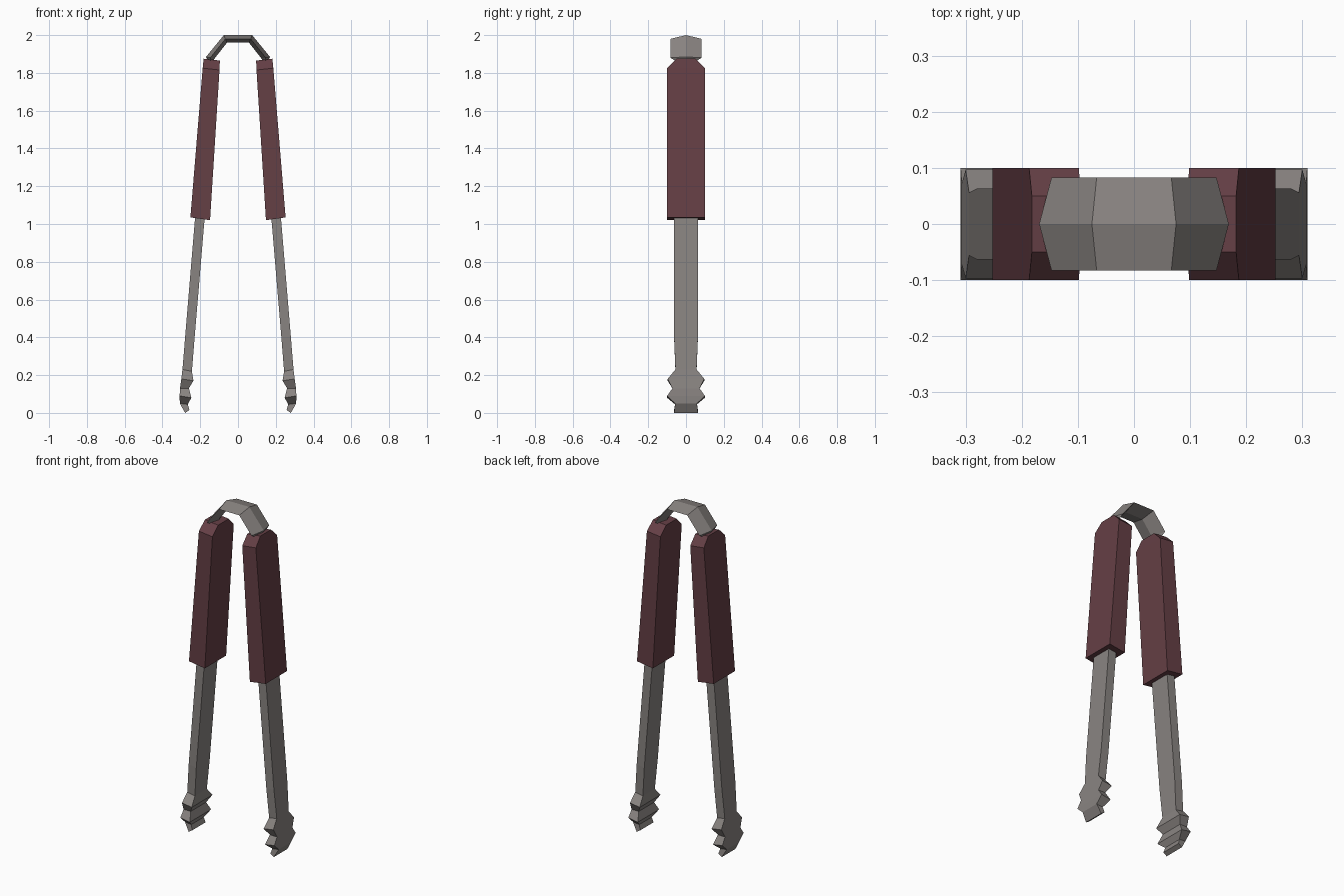
import bpy, bmesh

cube = bpy.data.objects.get("Cube")
if cube:
    bpy.data.objects.remove(cube, do_unlink=True)


def make_material(name, colour):
    mat = bpy.data.materials.new(name)
    mat.use_nodes = True
    mat.diffuse_color = (*colour, 1)
    mat.node_tree.nodes["Principled BSDF"].inputs["Base Color"].default_value = (*colour, 1)
    return mat


steel = make_material("steel grey", (0.25, 0.23, 0.22))
grip = make_material("maroon grip", (0.13, 0.05, 0.06))


def box_ring(outer, inner, y):
    """Rectangular section from an outer and an inner (x, z) point."""
    (xo, zo), (xi, zi) = outer, inner
    return [(xo, -y, zo), (xo, y, zo), (xi, y, zi), (xi, -y, zi)]


def diamond_ring(outer, inner, y):
    """Lens section with a ridge along the middle of both sides."""
    (xo, zo), (xi, zi) = outer, inner
    xm, zm = (xo + xi) / 2, (zo + zi) / 2
    return [(xo, 0, zo), (xm, y, zm), (xi, 0, zi), (xm, -y, zm)]


def loft(name, rings, mat, mirrored=True):
    """Skin four-sided sections into a closed solid."""
    bm = bmesh.new()
    loops = [[bm.verts.new(p) for p in ring] for ring in rings]
    for a, b in zip(loops, loops[1:]):
        for i in range(4):
            j = (i + 1) % 4
            bm.faces.new((a[i], a[j], b[j], b[i]))
    bm.faces.new(loops[0])
    bm.faces.new(loops[-1])
    bmesh.ops.recalc_face_normals(bm, faces=bm.faces)
    mesh = bpy.data.meshes.new(name)
    bm.to_mesh(mesh)
    bm.free()
    mesh.materials.append(mat)
    obj = bpy.data.objects.new(name, mesh)
    bpy.context.collection.objects.link(obj)
    if mirrored:
        obj.modifiers.new("both sides", "MIRROR").use_axis[0] = True
    return obj


# Grips with chamfered tops
loft("grips", [
    box_ring((0.252, 1.035), (0.148, 1.02), 0.1),
    box_ring((0.187, 1.825), (0.098, 1.815), 0.1),
    box_ring((0.182, 1.875), (0.096, 1.865), 0.05),
], grip)

# Arms running down into scalloped, toothed tips
loft("arms", [
    box_ring((0.220, 1.12), (0.170, 1.11), 0.063),
    box_ring((0.280, 0.40), (0.230, 0.395), 0.063),
    box_ring((0.294, 0.23), (0.244, 0.22), 0.056),
    box_ring((0.300, 0.18), (0.236, 0.17), 0.097),
    box_ring((0.307, 0.13), (0.260, 0.13), 0.072),
    box_ring((0.309, 0.09), (0.247, 0.08), 0.1),
    box_ring((0.308, 0.05), (0.266, 0.045), 0.058),
    box_ring((0.280, 0.00), (0.257, 0.015), 0.063),
], steel)

# Ridged spring arch with ends tapering into the grips
half = [
    diamond_ring((0.152, 1.84), (0.136, 1.84), 0.015),
    diamond_ring((0.169, 1.885), (0.125, 1.875), 0.083),
    diamond_ring((0.075, 2.0), (0.058, 1.96), 0.083),
]
other = [[(-x, y, z) for x, y, z in ring] for ring in reversed(half)]
loft("spring_arch", half + other, steel, mirrored=False)
